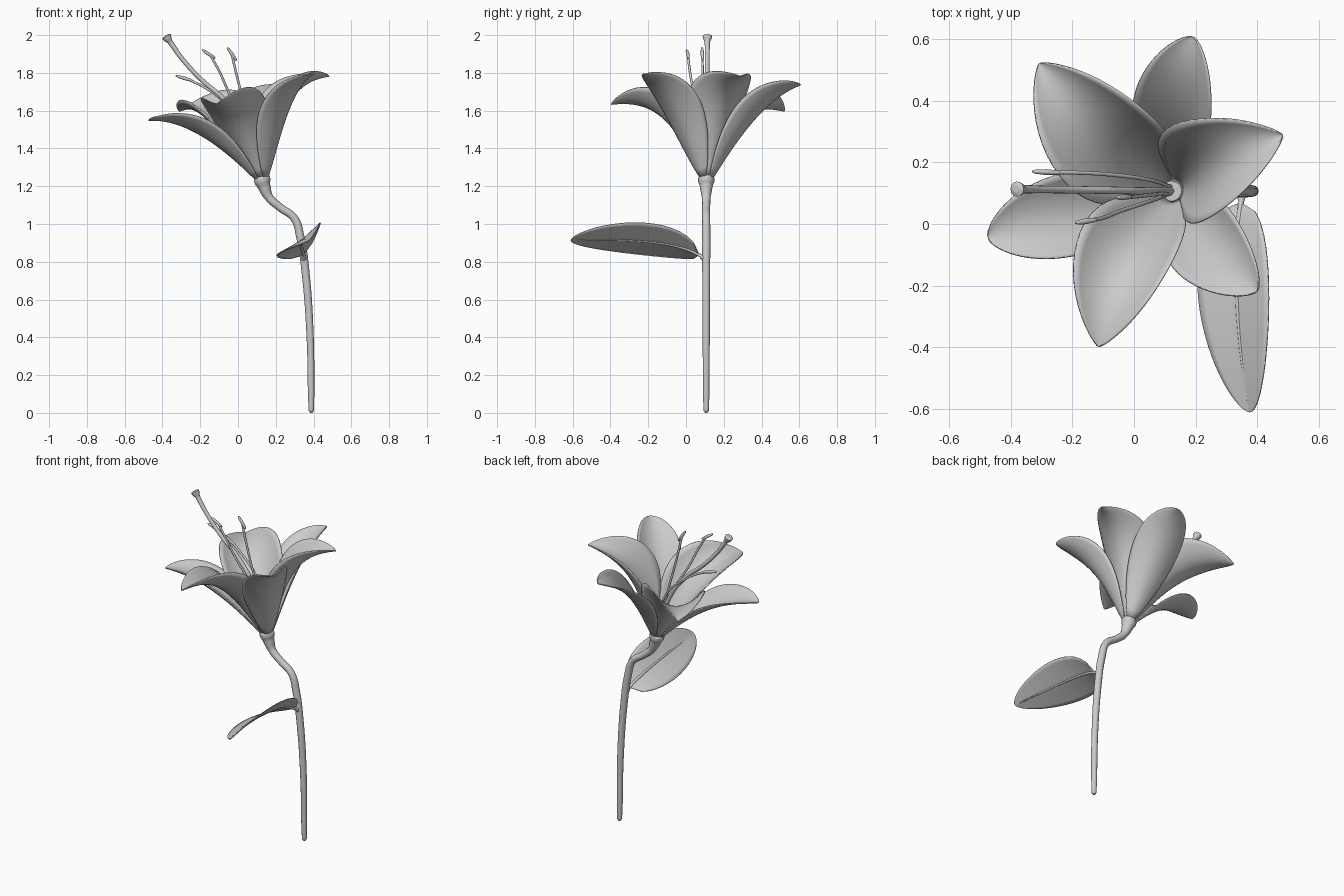
import bpy, bmesh
from math import sin, pi, radians
from mathutils import Vector, Matrix

if "Cube" in bpy.data.objects:
    bpy.data.objects.remove(bpy.data.objects["Cube"])


def finish(ob, angle=50):
    bpy.ops.object.select_all(action='DESELECT')
    ob.select_set(True)
    bpy.context.view_layer.objects.active = ob
    bpy.ops.object.shade_smooth_by_angle(angle=radians(angle))


def tube(name, pts):
    """Smooth round tube through (x, y, z, radius) points."""
    cu = bpy.data.curves.new(name, 'CURVE')
    cu.dimensions = '3D'
    cu.bevel_depth = 1
    cu.bevel_resolution = 4
    cu.use_fill_caps = True
    cu.resolution_u = 8
    sp = cu.splines.new('BEZIER')
    sp.bezier_points.add(len(pts) - 1)
    for b, p in zip(sp.bezier_points, pts):
        b.co, b.radius = p[:3], p[3]
        b.handle_left_type = b.handle_right_type = 'AUTO'
    ob = bpy.data.objects.new(name, cu)
    bpy.context.collection.objects.link(ob)
    bpy.ops.object.select_all(action='DESELECT')
    ob.select_set(True)
    bpy.context.view_layer.objects.active = ob
    bpy.ops.object.convert(target='MESH')
    finish(bpy.context.object)


def sheet(name, surface, rows, cols, thick):
    """Thin blade from surface(t, u), t along 0..1, u across -1..1."""
    bm = bmesh.new()
    grid = []
    for i in range(rows + 1):
        t = 1 - (1 - i / rows) ** 1.8
        grid.append([bm.verts.new(surface(t, 2 * j / cols - 1)) for j in range(cols + 1)])
    for a, b in zip(grid, grid[1:]):
        for j in range(cols):
            bm.faces.new((a[j], a[j + 1], b[j + 1], b[j]))
    bmesh.ops.remove_doubles(bm, verts=bm.verts, dist=0.0003)
    me = bpy.data.meshes.new(name)
    bm.to_mesh(me)
    bm.free()
    ob = bpy.data.objects.new(name, me)
    bpy.context.collection.objects.link(ob)
    m = ob.modifiers.new("thickness", 'SOLIDIFY')
    m.thickness = thick
    m.offset = 0
    finish(ob)


def bez(p, t):
    s = 1 - t
    return p[0]*s**3 + p[1]*3*s*s*t + p[2]*3*s*t*t + p[3]*t**3


# stem with the swollen receptacle under the flower
Y = 0.107
tube("stem", [(x, Y, z, r) for x, z, r in (
    (.388, 0, .006), (.388, .012, .014), (.387, .1, .017), (.382, .4, .019),
    (.357, .75, .021), (.33, .93, .022), (.298, 1.03, .021), (.22, 1.09, .021),
    (.165, 1.14, .023), (.138, 1.2, .034), (.13, 1.225, .043), (.127, 1.24, .044),
    (.122, 1.258, .034))])

# six petals: upright, deeply cupped inner ones and straighter, rounder outer ones
TILT = Matrix.Translation((.128, Y, 1.24)) @ Matrix.Rotation(radians(-13.5), 4, 'Y')


def petal(name, az, half, prof, cup, peak, rnd):
    prof = [Vector((r, 0, z)) for r, z in prof]
    mat = TILT @ Matrix.Rotation(radians(az), 4, 'Z')

    def surf(t, u):
        p = bez(prof, t)
        d = (bez(prof, min(t + .01, 1)) - bez(prof, min(t, .99) - .01)).normalized()
        n = Vector((-d.z, 0, d.x))
        h = half * (.16 * (1 - t) + max(0, sin(pi * t ** peak)) ** rnd)
        lift = cup * (.75 + .25 * sin(pi * t)) * (1 - .3 * t)
        return mat @ (p + n * (lift * h * u * u) + Vector((0, u * h, 0)))
    sheet(name, surf, 24, 14, .006)


for i, (az, half, tip, top) in enumerate((
        (21, .15, .505, .445), (129.5, .165, .535, .45), (254, .15, .525, .44))):
    prof = ((.028, 0), (.145, .25), (.245, top + .025), (tip, top))
    petal(f"inner_petal_{i+1}", az, half, prof, .8, 1.25, .78)
for i, (az, tip, top, bend) in enumerate((
        (70.5, .53, .47, .325), (196.5, .535, .44, .33), (320.5, .51, .475, .29))):
    prof = ((.034, 0), (.16, .205), (bend, top - .03), (tip, top))
    petal(f"outer_petal_{i+1}", az, .126, prof, .55, 1.4, .62)

# pistil with flared tip
tube("pistil", [(.12, Y, 1.25, .012), (.04, Y, 1.5, .012), (-.07, .109, 1.655, .012),
                (-.2, .111, 1.77, .012), (-.3, .112, 1.88, .012), (-.36, .113, 1.965, .014),
                (-.373, .113, 1.983, .023), (-.379, .113, 1.993, .025), (-.382, .113, 1.998, .012)])

# stamens: filament plus anther balanced on its end
stamens = (
    ([(.12, .12, 1.25), (.04, .145, 1.53), (-.1, .162, 1.67), (-.18, .166, 1.725), (-.275, .168, 1.77)],
     (-.33, .17, 1.785), (-.235, .166, 1.757)),
    ([(.12, .10, 1.25), (.04, .07, 1.53), (-.05, .04, 1.7), (-.1, .02, 1.81), (-.15, .01, 1.9)],
     (-.19, .004, 1.922), (-.12, .014, 1.877)),
    ([(.12, .10, 1.25), (.06, .095, 1.53), (.015, .09, 1.7), (-.01, .088, 1.8), (-.033, .087, 1.9)],
     (-.057, .085, 1.935), (-.008, .088, 1.865)))
for i, (path, a, b) in enumerate(stamens):
    tube(f"filament_{i+1}", [(*p, .0065) for p in path])
    a, b = Vector(a), Vector(b)
    tube(f"anther_{i+1}", [(*a.lerp(b, f), r) for f, r in
                           ((0, .003), (.12, .007), (.5, .0095), (.88, .007), (1, .003))])

# leaf blade: bent along the midrib, one side raised
RIB = [Vector(p) for p in ((.347, .07, .836), (.32, -.05, .915), (.33, -.38, .925), (.376, -.61, .912))]


def leaf(t, u):
    h = max(0, sin(pi * t ** .88)) ** .6
    side = Vector((.103, .0, .098)) if u > 0 else Vector((.127, .0, .072))
    return bez(RIB, t) + side * (u * h)


sheet("leaf", leaf, 24, 12, .005)

# leaf stalk and midrib
rib = [bez(RIB, t) for t in (0, .2, .45, .7, .95)]
tube("leaf_stalk", [(.35, Y, .80, .012), (.348, .09, .822, .014)] +
     [(p.x, p.y, p.z, r) for p, r in zip(rib, (.009, .008, .0065, .0055, .004))])
